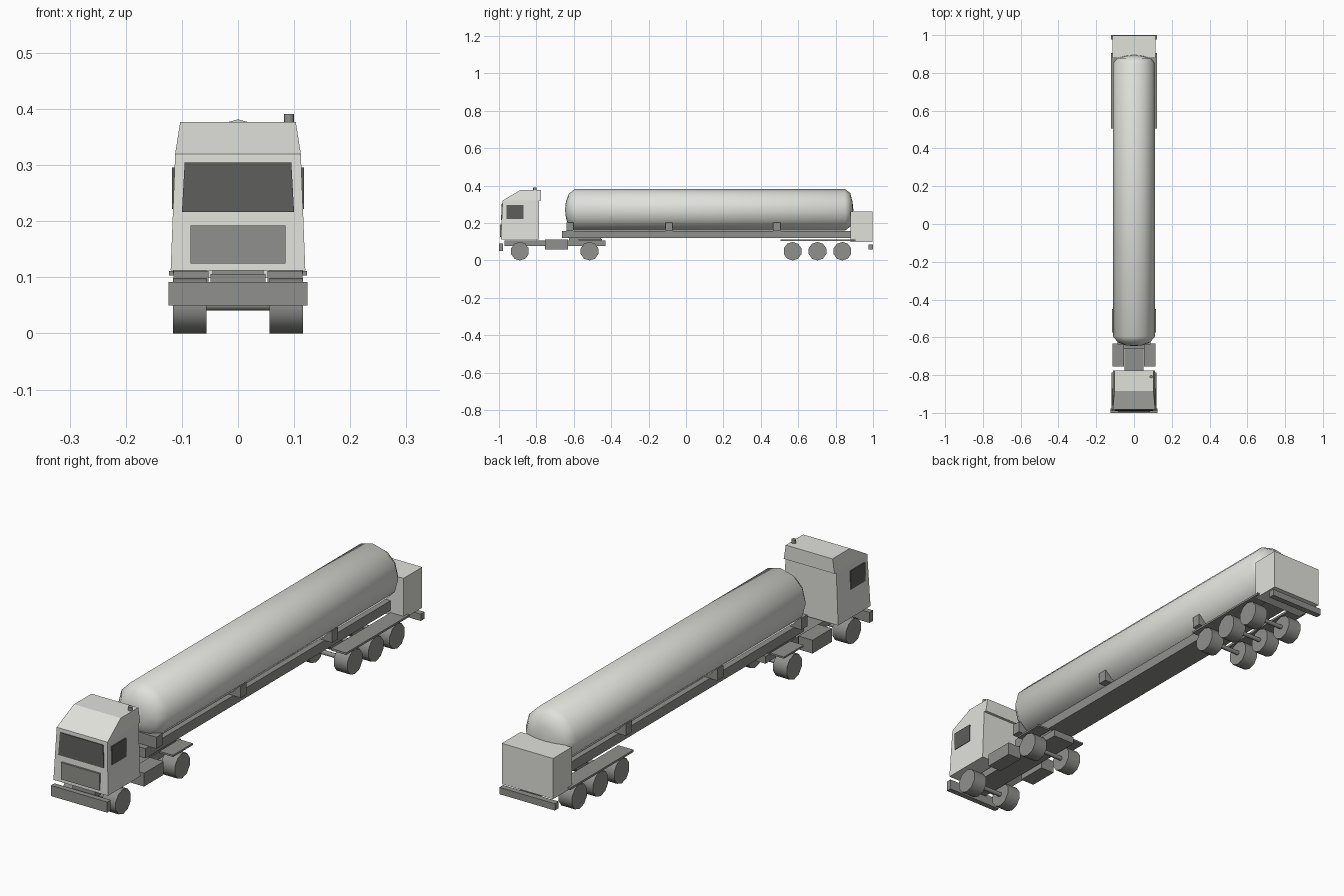
import bpy, bmesh, math

if "Cube" in bpy.data.objects:
    bpy.data.objects.remove(bpy.data.objects["Cube"])


def material(name, v):
    m = bpy.data.materials.new(name)
    m.diffuse_color = (v, v, v * 0.95, 1)
    m.use_nodes = True
    m.node_tree.nodes["Principled BSDF"].inputs["Base Color"].default_value = m.diffuse_color
    return m


LIGHT = material("light_paint", 0.75)
MID = material("chassis_grey", 0.28)
DARK = material("dark_glass", 0.11)


def finish(name, bm, mat, smooth=False):
    bmesh.ops.remove_doubles(bm, verts=bm.verts, dist=1e-5)
    bmesh.ops.recalc_face_normals(bm, faces=bm.faces)
    me = bpy.data.meshes.new(name)
    bm.to_mesh(me)
    bm.free()
    ob = bpy.data.objects.new(name, me)
    bpy.context.collection.objects.link(ob)
    me.materials.append(mat)
    if smooth:
        bpy.ops.object.select_all(action='DESELECT')
        ob.select_set(True)
        bpy.context.view_layer.objects.active = ob
        bpy.ops.object.shade_smooth_by_angle(angle=math.radians(50))
    return ob


def loft(name, rings, mat):
    """Rectangular sections (z, x0, x1, y0, y1) joined from bottom to top."""
    bm = bmesh.new()
    loops = [[bm.verts.new(p) for p in ((x0, y0, z), (x1, y0, z), (x1, y1, z), (x0, y1, z))]
             for z, x0, x1, y0, y1 in rings]
    for a, b in zip(loops, loops[1:]):
        for i in range(4):
            j = (i + 1) % 4
            bm.faces.new((a[i], a[j], b[j], b[i]))
    bm.faces.new(loops[0])
    bm.faces.new(loops[-1])
    return finish(name, bm, mat)


def box(name, x, y, z, mat):
    return loft(name, [(h, x[0], x[1], y[0], y[1]) for h in z], mat)


def pair(name, x, y, z, mat):
    box("right_" + name, x, y, z, mat)
    box("left_" + name, (-x[1], -x[0]), y, z, mat)


def lathe(name, profile, axis, centre, n, mat):
    """Turn (position, radius) points about an axis, one corner at the top."""
    bm = bmesh.new()
    rings = []
    for t, r in profile:
        ring = []
        for i in range(n):
            a = 2 * math.pi * i / n
            s, c = r * math.sin(a), r * math.cos(a)
            p = {'x': (t, s, c), 'y': (s, t, c), 'z': (s, c, t)}[axis]
            ring.append(bm.verts.new([u + v for u, v in zip(p, centre)]))
        rings.append(ring)
    for a, b in zip(rings, rings[1:]):
        for i in range(n):
            j = (i + 1) % n
            bm.faces.new((a[i], a[j], b[j], b[i]))
    bmesh.ops.dissolve_degenerate(bm, edges=bm.edges, dist=1e-6)
    return finish(name, bm, mat, True)


def rod(name, t0, t1, r, axis, centre, n, mat):
    return lathe(name, [(t0, 0), (t0, r), (t1, r), (t1, 0)], axis, centre, n, mat)


# Cab with roof deflector
loft("cab", [(0.112, -0.12, 0.12, -0.99, -0.786),
             (0.32, -0.112, 0.112, -0.981, -0.786)], LIGHT)
loft("roof_deflector", [(0.32, -0.112, 0.112, -0.981, -0.775),
                        (0.377, -0.103, 0.103, -0.885, -0.775)], LIGHT)
loft("windscreen", [(0.216, -0.1, 0.1, -0.989, -0.97),
                    (0.305, -0.095, 0.095, -0.985, -0.97)], DARK)
box("grille", (-0.085, 0.085), (-0.994, -0.98), (0.125, 0.192), MID)
pair("side_window", (0.108, 0.118), (-0.96, -0.87), (0.222, 0.296), DARK)
box("front_bumper", (-0.124, 0.124), (-1.0, -0.978), (0.05, 0.092), MID)
rod("exhaust_stack", 0.35, 0.391, 0.009, 'z', (0.091, -0.808, 0), 8, MID)

# Tractor chassis
box("tractor_frame", (-0.049, 0.049), (-0.97, -0.43), (0.077, 0.106), MID)
pair("fuel_tank", (0.053, 0.115), (-0.755, -0.632), (0.058, 0.111), MID)
pair("tractor_fender", (0.056, 0.116), (-0.575, -0.45), (0.107, 0.114), MID)
box("coupling_plate", (-0.045, 0.045), (-0.625, -0.455), (0.104, 0.12), MID)

# Trailer frame, saddles and rear parts
box("trailer_frame", (-0.056, 0.056), (-0.663, 0.882), (0.119, 0.158), MID)
for y in (-0.62, -0.09, 0.485):
    box("tank_saddle", (-0.088, 0.088), (y - 0.019, y + 0.019), (0.157, 0.203), MID)
pair("trailer_fender", (0.056, 0.123), (0.505, 0.905), (0.103, 0.111), MID)
box("rear_cabinet", (-0.113, 0.113), (0.88, 0.998), (0.1, 0.262), LIGHT)
box("rear_bumper", (-0.122, 0.122), (0.976, 1.0), (0.058, 0.085), MID)

# Domed cargo tank
lathe("cargo_tank", [(-0.647, 0), (-0.642, 0.045), (-0.627, 0.085), (-0.595, 0.111),
                     (0.85, 0.111), (0.878, 0.09), (0.89, 0.045), (0.895, 0)],
      'y', (0, 0, 0.2705), 12, LIGHT)

# Wheels and axles
for y in (-0.888, -0.516, 0.57, 0.703, 0.836):
    rod("axle", -0.06, 0.06, 0.009, 'x', (0, y, 0.05), 8, MID)
    for side in (-1, 1):
        rod("wheel", -0.03, 0.03, 0.0495, 'x', (side * 0.086, y, 0.0495), 10, MID)
